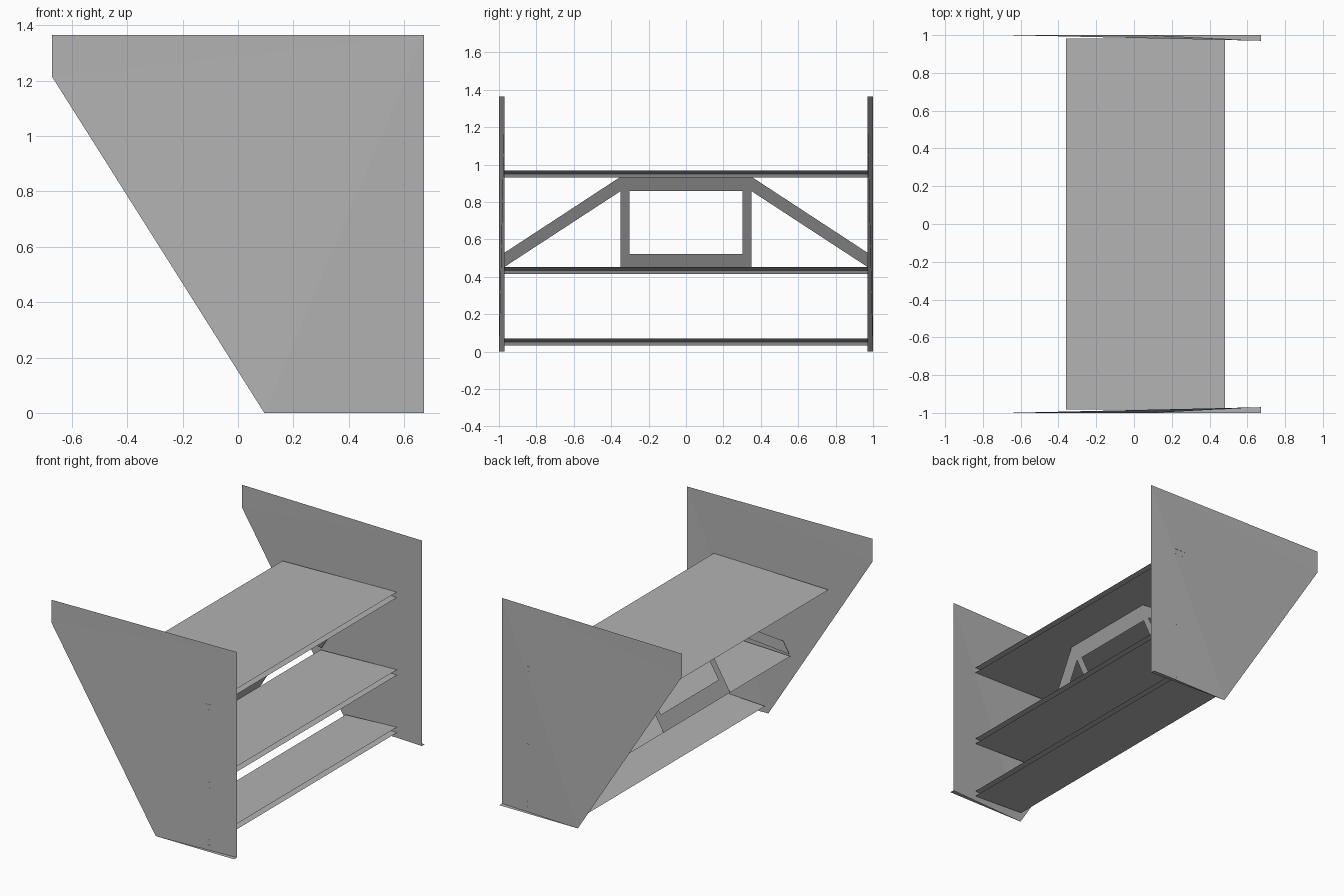
import bpy

cube = bpy.data.objects.get("Cube")
if cube:
    bpy.data.objects.remove(cube, do_unlink=True)

grey = bpy.data.materials.new("plain_grey")
grey.use_nodes = True
colour = (0.45, 0.45, 0.45, 1)
grey.diffuse_color = colour
grey.node_tree.nodes["Principled BSDF"].inputs["Base Color"].default_value = colour


def sheet(name, points, faces, mirror=False):
    """Thin flat-shaded sheet part, optionally mirrored across y."""
    mesh = bpy.data.meshes.new(name)
    mesh.from_pydata(points, [], faces)
    mesh.materials.append(grey)
    obj = bpy.data.objects.new(name, mesh)
    bpy.context.collection.objects.link(obj)
    if mirror:
        mod = obj.modifiers.new("mirror", "MIRROR")
        mod.use_axis = (False, True, False)
    return obj


# End plates: toed-in sheets folded along two creases, with a bottom lip
BACK, TOP, INNER = 0.672, 1.365, 0.97
plate = [(-BACK, 1, 1.215), (-BACK, 1, TOP), (BACK, INNER, TOP),
         (BACK, INNER, 0), (0.095, 1, 0), (BACK, 1, 0)]
sheet("end_plates", plate, [(0, 1, 2), (0, 2, 4), (2, 3, 4), (4, 3, 5)], mirror=True)

# Shelves: two sheets that meet at the leading edge and open towards the back
HALF, TRAIL = 0.981, 0.482
for name, lead, z in (("bottom_shelf", 0.105, 0.052),
                      ("middle_shelf", -0.08, 0.434),
                      ("top_shelf", -0.36, 0.95)):
    edges = [(lead, z), (TRAIL, z + 0.018), (TRAIL, z - 0.018)]
    points = [(x, y, h) for x, h in edges for y in (-HALF, HALF)]
    sheet(name, points, [(0, 2, 3, 1), (0, 1, 5, 4)])


# Leaning brace between the middle and top shelves
def lean(y, z):
    return (-0.08 + 0.6 * (z - 0.434), y, z)


LOW, SILL, HEAD, HIGH = 0.434, 0.522, 0.858, 0.935
OUT, IN = 0.35, 0.302
sheet("brace_frame",
      [lean(s * y, z) for s in (-1, 1)
       for y, z in ((OUT, LOW), (OUT, HIGH), (IN, SILL), (IN, HEAD))],
      [(0, 2, 3, 1), (4, 5, 7, 6), (0, 4, 6, 2), (1, 3, 7, 5)])
sheet("brace_struts",
      [lean(OUT, HIGH), lean(OUT, HEAD), lean(HALF, 0.446), lean(HALF, SILL)],
      [(0, 1, 2, 3)], mirror=True)
